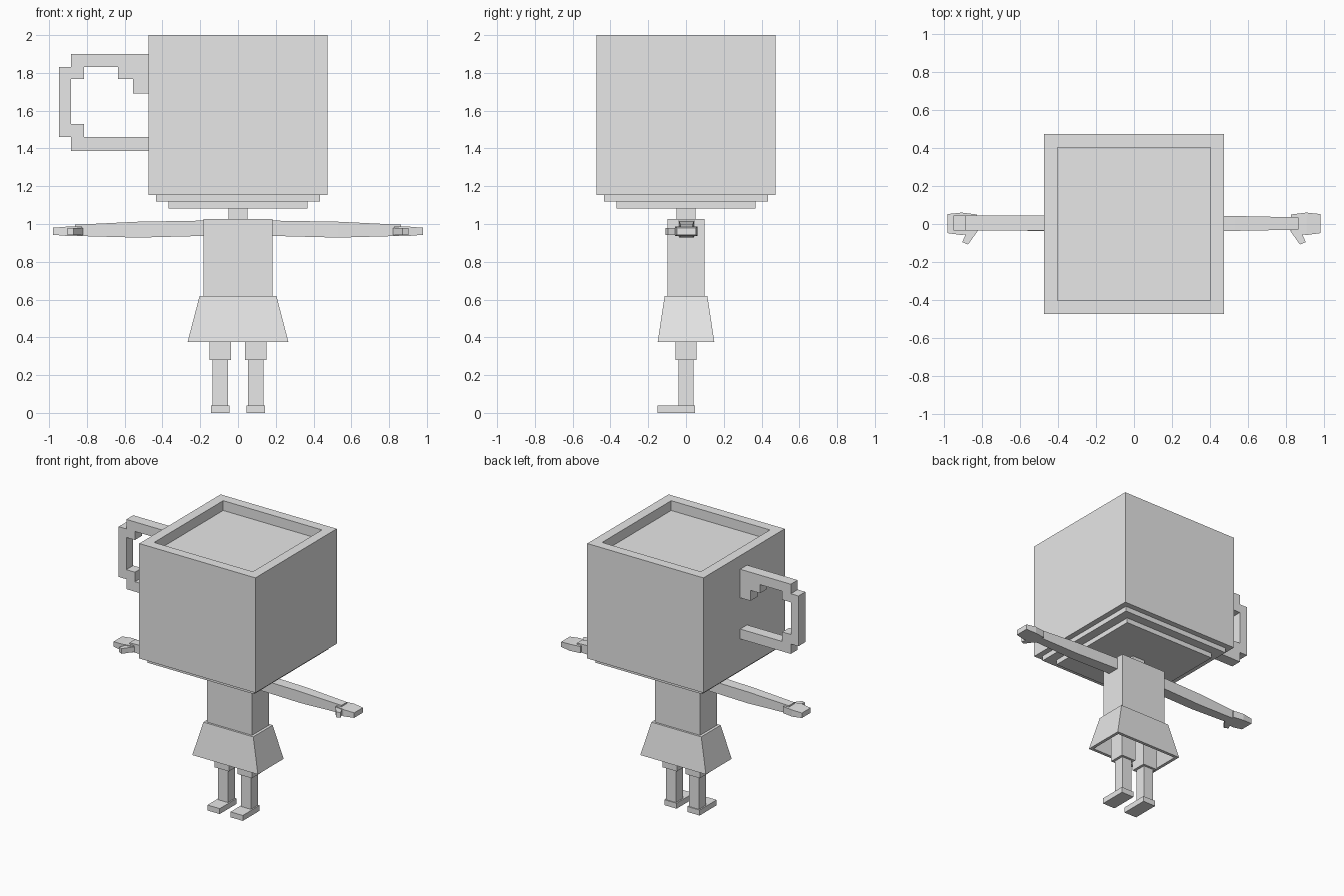
import bpy, bmesh

if "Cube" in bpy.data.objects:
    bpy.data.objects.remove(bpy.data.objects["Cube"])

grey = bpy.data.materials.new("plain grey")
grey.diffuse_color = (0.8, 0.8, 0.8, 1)
grey.use_nodes = True
grey.node_tree.nodes["Principled BSDF"].inputs["Base Color"].default_value = grey.diffuse_color


def finish(name, bm):
    bmesh.ops.recalc_face_normals(bm, faces=bm.faces)
    mesh = bpy.data.meshes.new(name)
    bm.to_mesh(mesh)
    bm.free()
    mesh.materials.append(grey)
    ob = bpy.data.objects.new(name, mesh)
    bpy.context.collection.objects.link(ob)
    return ob


def rect(x0, x1, y0, y1, z):
    return [(x0, y0, z), (x1, y0, z), (x1, y1, z), (x0, y1, z)]


def loft(name, rings):
    """Skin a stack of equal-length rings and cap both ends."""
    bm = bmesh.new()
    loops = [[bm.verts.new(p) for p in ring] for ring in rings]
    n = len(loops[0])
    for a, b in zip(loops, loops[1:]):
        for i in range(n):
            j = (i + 1) % n
            bm.faces.new((a[i], a[j], b[j], b[i]))
    bm.faces.new(loops[0][::-1])
    bm.faces.new(loops[-1])
    return finish(name, bm)


def box(name, x0, x1, y0, y1, z0, z1):
    return loft(name, [rect(x0, x1, y0, y1, z0), rect(x0, x1, y0, y1, z1)])


def square_stack(name, steps):
    """Loft centred rectangles given as (half x, half y, z)."""
    return loft(name, [rect(-a, a, -b, b, z) for a, b, z in steps])


# Cup head: stepped base, straight walls, sunken top
square_stack("cup_head", [
    (0.367, 0.367, 1.083), (0.367, 0.367, 1.118),
    (0.433, 0.433, 1.118), (0.433, 0.433, 1.154),
    (0.473, 0.473, 1.154), (0.473, 0.473, 2.0),
    (0.402, 0.402, 2.0), (0.402, 0.402, 1.928)])

# Stepped cup handle: front outline extruded in depth
outline = [(-0.473, 1.90), (-0.885, 1.90), (-0.885, 1.83), (-0.947, 1.83),
           (-0.947, 1.46), (-0.885, 1.46), (-0.885, 1.387), (-0.473, 1.387),
           (-0.473, 1.46), (-0.815, 1.46), (-0.815, 1.53), (-0.885, 1.53),
           (-0.885, 1.767), (-0.815, 1.767), (-0.815, 1.83), (-0.635, 1.83),
           (-0.635, 1.767), (-0.557, 1.767), (-0.557, 1.69), (-0.473, 1.69)]
loft("cup_handle", [[(x, y, z) for x, z in outline] for y in (-0.035, 0.045)])

# Neck and torso
box("neck", -0.05, 0.05, -0.05, 0.05, 1.02, 1.09)
box("torso", -0.183, 0.183, -0.098, 0.098, 0.60, 1.027)

# Flared skirt, open underneath
square_stack("skirt", [
    (0.185, 0.095, 0.605), (0.245, 0.128, 0.375),
    (0.267, 0.15, 0.375), (0.203, 0.113, 0.62)])

for s, side in ((-1, "left"), (1, "right")):
    # Leg: thigh, shin, forward-pointing foot
    c = s * 0.094
    box(side + "_thigh", c - 0.058, c + 0.058, -0.056, 0.056, 0.28, 0.606)
    box(side + "_shin", c - 0.04, c + 0.04, -0.04, 0.04, 0.04, 0.28)
    box(side + "_foot", c - 0.05, c + 0.05, -0.15, 0.047, 0.0, 0.04)

    # Arm: tapered sections as (x, y0, y1, z0, z1)
    sections = [(0.18, -0.04, 0.045, 0.937, 1.018),
                (0.53, -0.036, 0.042, 0.928, 1.012),
                (0.863, -0.03, 0.035, 0.937, 0.996)]
    loft(side + "_arm", [[(s * x, y0, z0), (s * x, y1, z0), (s * x, y1, z1),
                          (s * x, y0, z1)] for x, y0, y1, z0, z1 in sections])

    # Hand: flat palm thinning towards the fingers
    palm = [(0.826, -0.042, 0.05, 0.937, 0.986), (0.905, -0.058, 0.06, 0.937, 0.986),
            (0.98, -0.048, 0.052, 0.943, 0.98)]
    loft(side + "_hand", [[(s * x, y0, z0), (s * x, y1, z0), (s * x, y1, z1),
                           (s * x, y0, z1)] for x, y0, y1, z0, z1 in palm])

    # Thumb pointing forward and outward
    thumb = [(0.82, -0.035), (0.872, -0.108), (0.902, -0.095), (0.876, -0.035)]
    loft(side + "_thumb", [[(s * x, y, z) for x, y in thumb] for z in (0.942, 0.98)])
